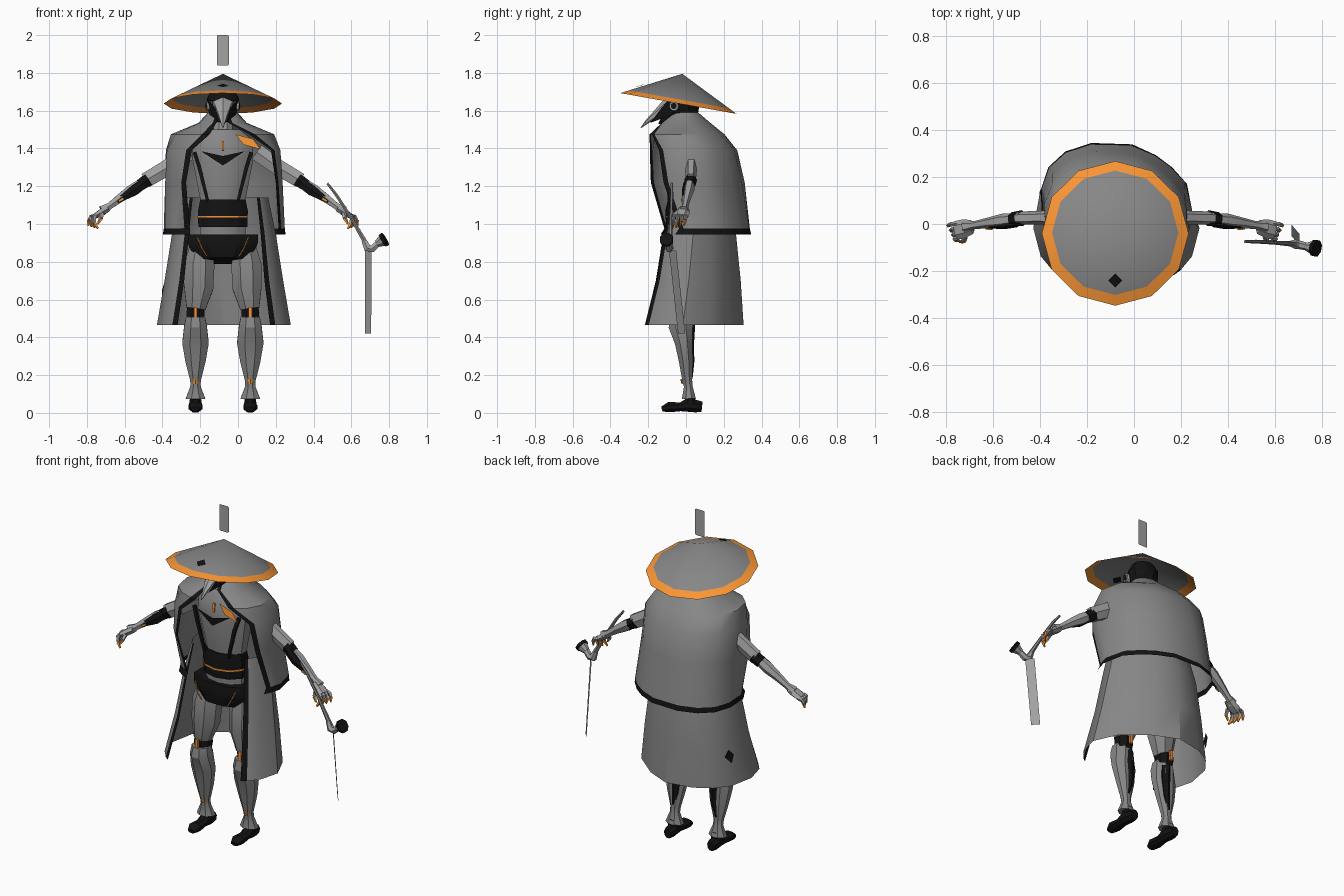
import bpy, bmesh
from math import sin, cos, asin, pi, radians
from mathutils import Vector

CX = -0.08  # symmetry plane of the figure; body parts use x relative to it


def material(name, col):
    m = bpy.data.materials.new(name)
    m.diffuse_color = (*col, 1)
    return m


DARK = material("dark", (0.006, 0.006, 0.006))
ORANGE = material("orange", (0.95, 0.3, 0.035))
CLOTH = material("cloth", (0.24, 0.24, 0.24))
METAL = material("metal", (0.36, 0.36, 0.36))


def make(name, verts, faces, mat=None, mirror=False, x=CX):
    me = bpy.data.meshes.new(name)
    me.from_pydata([tuple(v) for v in verts], [], faces)
    bm = bmesh.new()
    bm.from_mesh(me)
    bmesh.ops.recalc_face_normals(bm, faces=bm.faces)
    bm.to_mesh(me)
    bm.free()
    ob = bpy.data.objects.new(name, me)
    ob.location.x = x
    bpy.context.collection.objects.link(ob)
    me.materials.append(mat or METAL)
    if mirror:
        ob.modifiers.new("mirror", 'MIRROR')
    return ob


def tube(name, pts, radii, n=8, mat=None, mirror=False, ref=(0, 1, 0)):
    """Capped skin along a path; each radius is a number or (across, along ref)."""
    pts, ref, verts = [Vector(p) for p in pts], Vector(ref), []
    last = len(pts) - 1
    for i, p in enumerate(pts):
        t = (pts[min(i + 1, last)] - pts[max(i - 1, 0)]).normalized()
        u = ref.cross(t).normalized()
        v = t.cross(u)
        r = radii[i] if isinstance(radii[i], tuple) else (radii[i], radii[i])
        for k in range(n):
            a = 2 * pi * (k + 0.5) / n
            verts.append(p + u * r[0] * cos(a) / cos(pi / n) + v * r[1] * sin(a))
    faces = [(i * n + k, i * n + (k + 1) % n, (i + 1) * n + (k + 1) % n, (i + 1) * n + k)
             for i in range(last) for k in range(n)]
    faces += [tuple(range(n)), tuple(range(last * n, last * n + n))]
    return make(name, verts, faces, mat, mirror)


def plate(name, pts, mat=None, mirror=False):
    return make(name, pts, [tuple(range(len(pts)))], mat, mirror)


def cloak(name, rings, hem, cut_left, cut_right):
    """Open-fronted sheet: rings of (z, left, right, front, back, edge left, edge right).
    The cuts pull in the two back corners."""
    ts = [0, 0.025] + [i / 12 for i in range(1, 12)] + [0.975, 1]
    e, n, verts = 0.8, 15, []
    for z, xl, xr, yf, yb, el, er in rings:
        cx, hx, cy, hy = (xl + xr) / 2, (xr - xl) / 2, (yf + yb) / 2, (yb - yf) / 2
        a0 = asin(((cx - el) / hx) ** (1 / e))
        a1 = 2 * pi - asin(((er - cx) / hx) ** (1 / e))
        for t in ts:
            a = a0 + (a1 - a0) * t
            s, c = sin(a), cos(a)
            f = 1
            if c < 0:
                f -= abs(sin(2 * a)) * (cut_left if s > 0 else cut_right)
            verts.append((cx - f * hx * abs(s) ** e * (1 if s > 0 else -1),
                          cy - f * hy * abs(c) ** e * (1 if c > 0 else -1), z))
    faces = [(i * n + k, i * n + k + 1, (i + 1) * n + k + 1, (i + 1) * n + k)
             for i in range(len(rings) - 1) for k in range(n - 1)]
    ob = make(name, verts, faces, CLOTH, x=0)
    ob.data.materials.append(DARK)
    for j, f in enumerate(ob.data.polygons):
        row, col = divmod(j, n - 1)
        if col in (0, n - 2) or (hem and row == len(rings) - 2):
            f.material_index = 1


# Cape and long coat with dark trim
cloak("cape", [(1.59, -.16, 0, -.06, .065, -.10, -.06), (1.535, -.21, .05, -.13, .13, -.115, -.05),
               (1.475, -.355, .195, -.195, .205, -.15, .06), (1.39, -.385, .235, -.215, .275, -.245, .175),
               (1.22, -.39, .24, -.225, .315, -.275, .20), (.975, -.395, .25, -.14, .345, -.255, .215),
               (.945, -.40, .255, -.16, .352, -.255, .215)], True, 0, .15)
cloak("long_coat", [(1.14, -.30, .16, -.12, .22, -.24, .10), (.95, -.35, .20, -.155, .265, -.26, .12),
                    (.70, -.39, .24, -.20, .29, -.285, .14), (.465, -.43, .28, -.27, .305, -.32, .17)],
      False, .06, .22)
plate("coat_diamond", [(-.31, .15, .69), (-.322, .115, .65), (-.323, .135, .605), (-.303, .175, .65)], DARK)

# Tilted twelve-sided conical hat with orange brim
apex, n = Vector((0, -.02, 1.795)), 12
rim = []
for k in range(n):
    a = 2 * pi * k / n
    y = -.04 + .308 * cos(a)
    rim.append(Vector((.313 * sin(a), y, 1.638 - .179 * (y + .04))))
inner = [apex.lerp(p, .86) for p in rim]
hat = make("hat", [apex] + inner + rim,
           [(0, 1 + k, 1 + (k + 1) % n) for k in range(n)] +
           [(1 + k, 1 + n + k, 1 + n + (k + 1) % n, 1 + (k + 1) % n) for k in range(n)], CLOTH)
hat.data.materials.append(ORANGE)
for f in hat.data.polygons:
    f.material_index = int(len(f.vertices) == 4)
for side, dz in (("top", -.002), ("under", -.014)):
    plate("hat_diamond_" + side, [(0, -.21, 1.745 + dz), (.03, -.24, 1.734 + dz),
                                  (0, -.27, 1.727 + dz), (-.03, -.24, 1.734 + dz)], DARK)
plate("floating_marker", [(.032, -.02, 1.845), (.032, -.02, 1.995), (.027, -.02, 2), (-.027, -.02, 2),
                          (-.032, -.02, 1.995), (-.032, -.02, 1.845), (-.027, -.02, 1.84), (.027, -.02, 1.84)])

# Head, hood and beaked mask
tube("neck", [(0, .01, 1.44), (0, 0, 1.6)], [.05, .05])
tube("hood", [(0, 0, 1.55), (0, -.01, 1.60), (0, -.02, 1.66), (0, -.02, 1.71)],
     [(.055, .06), (.075, .08), (.085, .085), (.06, .06)], 10, DARK)
tube("beak", [(0, -.07, 1.635), (0, -.11, 1.615), (0, -.16, 1.58), (0, -.205, 1.543), (0, -.24, 1.508)],
     [(.055, .045), (.042, .036), (.026, .02), (.013, .011), .002], 6, METAL, ref=(0, 0, 1))
tube("lower_beak", [(0, -.06, 1.585), (0, -.11, 1.56), (0, -.145, 1.53)], [.04, .025, .003], 6, DARK, ref=(0, 0, 1))
plate("mask_flank", [(.085, -.08, 1.67), (.07, -.07, 1.58), (.012, -.19, 1.535), (.04, -.13, 1.615)], DARK, True)
tube("eye_lens", [(.06, -.06, 1.625), (.088, -.065, 1.625)], [.028, .024], 10, METAL, True)
tube("lens_glass", [(.08, -.064, 1.625), (.09, -.065, 1.625)], [.016, .016], 10, DARK, True)

# Torso, vest details, belt and hips
tube("torso", [(0, 0, 1.50), (0, 0, 1.44), (0, -.01, 1.34), (0, 0, 1.13), (0, 0, .93)],
     [(.09, .07), (.16, .105), (.16, .115), (.12, .085), (.12, .08)], 10, CLOTH)
plate("vest_notch", [(-.115, -.12, 1.385), (0, -.135, 1.36), (.115, -.12, 1.385), (0, -.132, 1.31)], DARK)
tube("vest_strap", [(.15, -.09, 1.38), (.125, -.098, 1.30), (.08, -.092, 1.12)], [.010, .010, .008], 4, DARK, True)
tube("throat_clasp", [(0, -.115, 1.44), (0, -.122, 1.39)], [.006, .006], 4, ORANGE)
plate("shoulder_patch", [(.065, -.16, 1.475), (.16, -.17, 1.45), (.20, -.175, 1.395), (.11, -.17, 1.42)], ORANGE)
tube("belt", [(0, 0, 1.13), (0, 0, 1.07), (0, 0, .985)], [(.12, .095), (.132, .11), (.13, .105)], 10, DARK)
tube("belt_line", [(0, 0, 1.043), (0, 0, 1.034)], [(.134, .112), (.134, .112)], 10, ORANGE)
tube("hips", [(0, 0, .945), (0, 0, .90), (0, 0, .86), (0, -.01, .805)],
     [(.185, .11), (.185, .12), (.17, .12), (.125, .10)], 8, DARK)
tube("hip_line", [(.135, -.1, .93), (.11, -.118, .87), (.085, -.112, .83)], [.003] * 3, 4, ORANGE, True)

# Legs and shoes
tube("thigh", [(.115, .01, .88), (.125, 0, .78), (.128, -.012, .66), (.143, -.02, .55)],
     [(.06, .06), (.08, .08), (.077, .075), (.05, .05)], 8, CLOTH, True)
tube("knee", [(.145, -.015, .56), (.145, -.01, .53), (.145, -.015, .47)], [.042, (.048, .06), (.042, .05)], 8, DARK, True)
for side, y in (("front", -.072), ("back", .05)):
    tube("knee_stripe_" + side, [(.145, y, .56), (.145, y, .50)], [.009, .009], 4, ORANGE, True)
tube("shin", [(.145, -.03, .51), (.145, -.028, .46), (.145, -.012, .37), (.145, 0, .27), (.145, .007, .17),
              (.145, .012, .14), (.145, .015, .075)],
     [(.05, .055), (.06, .07), (.070, .05), (.053, .04), (.028, .028), (.027, .025), (.052, .04)], 8, CLOTH, True)
tube("calf_panel", [(.135, .0, .46), (.13, .018, .37), (.133, .024, .27), (.145, .026, .19)],
     [(.03, .05), (.03, .025), (.022, .02), (.012, .01)], 6, DARK, True)
tube("ankle_accent", [(.145, -.018, .18), (.145, -.014, .155)], [.012, .010], 6, ORANGE, True)
tube("shoe", [(.145, .085, .032), (.145, .05, .036), (.145, .0, .04), (.145, -.03, .032), (.145, -.09, .031),
              (.145, -.128, .02)],
     [(.022, .030), (.034, .036), (.032, .036), (.03, .025), (.037, .03), (.022, .014)], 8, DARK, True, (0, 0, 1))
tube("shoe_ankle", [(.145, .02, .10), (.145, .025, .04)], [.028, .033], 8, DARK, True)

# Arms: pale limb with a dark panel along the front of the forearm
tube("sleeve", [(.18, .03, 1.38), (.30, .027, 1.295), (.41, .025, 1.23)], [.045, (.042, .03), (.040, .028)], 6, None, True)
tube("elbow", [(.395, .025, 1.235), (.44, .02, 1.205)], [.034, .03], 6, DARK, True)
tube("forearm", [(.43, .02, 1.215), (.48, .014, 1.18), (.54, .005, 1.14), (.60, -.005, 1.095), (.64, -.012, 1.07)],
     [.026, .030, .023, .017, .026], 6, None, True)
tube("forearm_panel", [(.42, .006, 1.215), (.47, -.004, 1.178), (.56, -.008, 1.12)],
     [(.026, .02), (.028, .018), (.012, .01)], 6, DARK, True)
tube("forearm_accent", [(.525, -.022, 1.135), (.55, -.02, 1.12)], [.006, .005], 4, ORANGE, True)

# Hands with orange fingertips
tube("palm", [(.61, -.012, 1.08), (.645, -.02, 1.06), (.68, -.028, 1.04)],
     [(.016, .03), (.018, .040), (.013, .040)], 6, None, True)
for i in range(4):
    y = .003 - .021 * i
    bend, tip = (.708 - .010 * i, y - .008, 1.02 - .006 * i), (.712 - .017 * i, y - .014, .99 - .005 * i)
    tube("finger", [(.67, y, 1.045), (.698 - .005 * i, y - .004, 1.037), bend], [.009, .010, .008], 5, None, True)
    tube("fingertip", [bend, tip], [.010, .004], 5, ORANGE, True)
tube("thumb", [(.64, -.053, 1.055), (.645, -.073, 1.03)], [.011, .009], 5, None, True)
tube("thumb_tip", [(.645, -.073, 1.03), (.662, -.078, 1.0)], [.010, .004], 5, ORANGE, True)

# Smoking pipe held in one hand, with a hanging strip
tube("pipe_stem", [(.553, -.075, 1.215), (.60, -.075, 1.155), (.68, -.08, 1.03), (.765, -.085, .885)],
     [.006, .008, .008, .013], 6, CLOTH)
tube("pipe_bend", [(.745, -.084, .915), (.765, -.086, .872), (.79, -.09, .868), (.825, -.098, .90)],
     [.012, .02, .018, .016], 6)
tube("pipe_bowl", [(.815, -.096, .895), (.838, -.10, .908), (.85, -.102, .915)], [.018, .028, .034], 8)
tube("pipe_rim", [(.845, -.101, .912), (.86, -.104, .921)], [.036, .037], 8, DARK)
plate("hanging_strip", [(.752, -.052, .86), (.787, -.09, .86), (.785, -.042, .42), (.752, -.004, .42)])

# Smooth the curved surfaces, keep hard edges
bpy.ops.object.select_all(action='SELECT')
bpy.context.view_layer.objects.active = hat
bpy.ops.object.shade_smooth_by_angle(angle=radians(32))
